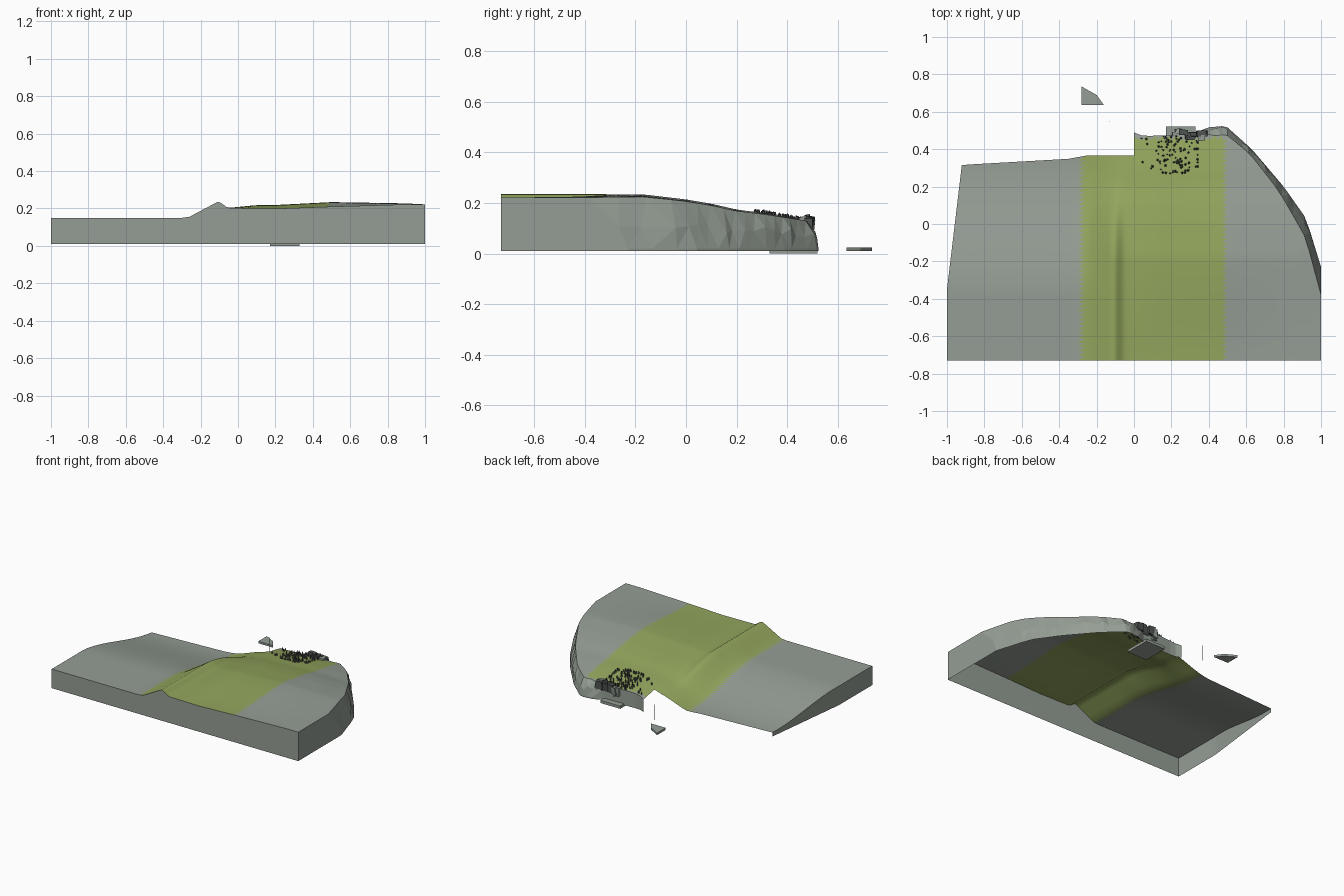
import bpy, bmesh, random
from mathutils import Vector, Matrix

random.seed(4)
if "Cube" in bpy.data.objects:
    bpy.data.objects.remove(bpy.data.objects["Cube"])

FRONT, FLOOR = -0.73, 0.01


def material(name, rgb):
    m = bpy.data.materials.new(name)
    m.use_nodes = True
    m.diffuse_color = (*rgb, 1)
    m.node_tree.nodes["Principled BSDF"].inputs["Base Color"].default_value = (*rgb, 1)
    return m


stone = material("stone grey", (0.30, 0.34, 0.30))
grass = material("grass green", (0.29, 0.38, 0.11))
dark = material("dark rock", (0.08, 0.085, 0.085))


def lerp_table(table, v):
    """Piecewise linear lookup in a list of (position, value) pairs."""
    for (a, p), (b, q) in zip(table, table[1:]):
        if v <= b:
            return p + (q - p) * max(0, (v - a) / (b - a))
    return table[-1][1]


def smooth(a, b, v):
    t = min(1, max(0, (v - a) / (b - a)))
    return t * t * (3 - 2 * t)


# Cross-section along the front, the same with the ridge worn away, and outlines
RIDGED = [(-1, .15), (-.27, .15), (-.11, .235), (-.095, .232), (-.06, .207),
          (-.04, .202), (.2, .199), (.5, .21), (.9, .222), (1, .222)]
WORN = [(-1, .15), (-.27, .15), (0, .205), (.2, .205), (.5, .21), (1, .222)]
BULGE = [(-.06, 0), (.1, .018), (.5, .024), (.8, .01), (1, 0)]
FALL = [(-.17, 0), (0, .02), (.1, .037), (.2, .06), (.3, .073), (.4, .09), (.53, .115)]
BACK = [(-1, .315), (-.92, .32), (-.32, .35), (-.28, .365), (0, .365)]
BASE = [(0, .49), (.05, .47), (.33, .48), (.38, .515), (.49, .525), (.63, .40),
        (.8, .2), (.92, .03), (1, -.23)]
INSET = [(0, 0), (.33, 0), (.42, .05), (.6, .035), (.75, .05), (.9, .1), (1, .15)]


def height(x, y):
    wear = smooth(-.15, .3, y)
    z = lerp_table(RIDGED, x) * (1 - wear) + lerp_table(WORN, x) * wear
    z += lerp_table(BULGE, x) * smooth(FRONT, -.2, y)
    side = smooth(-.28, -.05, x)
    return z - side * lerp_table(FALL, y) - (1 - side) * .11 * smooth(-.38, .34, y)


def rim(x):
    return lerp_table(BASE, x) - lerp_table(INSET, x)


def finish(name, bm, mats):
    mesh = bpy.data.meshes.new(name)
    bm.normal_update()
    bm.to_mesh(mesh)
    bm.free()
    for m in mats:
        mesh.materials.append(m)
    obj = bpy.data.objects.new(name, mesh)
    bpy.context.scene.collection.objects.link(obj)
    return obj


def terrain(name, xs, back, rows=46):
    """Smooth ground patch, triangulated so the grass border is toothed."""
    bm = bmesh.new()
    grid = []
    for x in xs:
        col = []
        for j in range(rows + 1):
            y = FRONT + (back(x) - FRONT) * j / rows
            px = x
            if x < -.35:
                px = -.35 + (x + .35) * (1 - .123 * max(0, (y + .35) / .67))
            col.append(bm.verts.new((px, y, height(x, y))))
        grid.append(col)
    for a, b in zip(grid, grid[1:]):
        for j in range(rows):
            for tri in ((a[j], b[j], b[j + 1]), (a[j], b[j + 1], a[j + 1])):
                f = bm.faces.new(tri)
                f.smooth = True
                c = f.calc_center_median()
                f.material_index = int(-.285 < c.x < .487 and c.y < .46)
    finish(name, bm, [stone, grass])


def strip(name, rings):
    """Flat-faced wall joining successive rows of points."""
    bm = bmesh.new()
    rows = [[bm.verts.new(p) for p in ring] for ring in rings]
    for a, b in zip(rows, rows[1:]):
        for i in range(len(a) - 1):
            bm.faces.new((a[i], b[i], b[i + 1], a[i + 1]))
    bmesh.ops.triangulate(bm, faces=bm.faces)
    return finish(name, bm, [stone])


def span(a, b, n):
    return [a + (b - a) * i / n for i in range(n + 1)]


# Ground
left_xs = span(-1, -.35, 8) + [-.3, -.26, -.22, -.18, -.14, -.11, -.1, -.09, -.075, -.06, -.04, 0]
right_xs = span(0, .44, 11) + [.47, .5, .54] + span(.58, 1, 14)
terrain("lower_ground", left_xs, lambda x: lerp_table(BACK, x))
terrain("upper_ground", right_xs, rim)

# Straight cut sides
top = [(x, FRONT, height(x, FRONT)) for x in left_xs + right_xs[1:]]
strip("front_wall", [top, [(x, y, FLOOR) for x, y, z in top]])
top = []
for y in span(.315, FRONT, 24):
    top.append((-1 + .08 * max(0, (y + .35) / .67), y, height(-1, y)))
strip("low_side_wall", [top, [(x, y, FLOOR) for x, y, z in top]])
top = [(1, y, height(1, y)) for y in span(FRONT, rim(1), 8)]
strip("high_side_wall", [top, [(x, y, FLOOR) for x, y, z in top]])

# Faceted cliff around the far corner
crest, ledge, foot = [], [], []
for i, x in enumerate(right_xs):
    y, b = rim(x), lerp_table(BASE, x)
    z = height(x, y)
    crest.append((x, y, z))
    push = random.uniform(.45, .95)
    ledge.append((x, y + (b - y) * push, .02 + (z - .02) * random.uniform(.35, .65)))
    foot.append((x, b, .02))
strip("cliff", [crest, ledge, foot, [(x, y, FLOOR) for x, y, z in foot]])
bm = bmesh.new()
bm.faces.new([bm.verts.new(p) for p in
              (crest[-1], (1, crest[-1][1], FLOOR), (1, foot[-1][1], FLOOR), foot[-1], ledge[-1])])
finish("cliff_end", bm, [stone])


def box(name, lo, hi, mat, jitter=0):
    bm = bmesh.new()
    lo, hi = Vector(lo), Vector(hi)
    bmesh.ops.create_cube(bm, size=1, matrix=Matrix.Translation((lo + hi) / 2)
                          @ Matrix.Diagonal((*(hi - lo), 1)))
    for v in bm.verts:
        v.co += Vector([random.uniform(-jitter, jitter) for _ in range(3)])
    return finish(name, bm, [mat])


# Foundation slab and broken rocks at the back
box("foundation_slab", (.17, .33, 0), (.33, .52, .02), stone)
for i in range(9):
    x, y = random.uniform(.19, .38), random.uniform(.45, .495)
    w, h = random.uniform(.015, .03), random.uniform(.1, .145)
    box(f"rock_{i + 1}", (x - w, y - w * .6, h - .05), (x + w, y + w * .6, h + .01),
        stone if i % 2 else dark, .006)

# Small tufts scattered on the slope
bm = bmesh.new()
for i in range(110):
    x = min(.34, max(.04, random.gauss(.21, .07)))
    y = random.uniform(.27, .47)
    r = random.uniform(.004, .008)
    bmesh.ops.create_cone(bm, cap_ends=True, segments=5, radius1=r, radius2=r * .3, depth=.022,
                          matrix=Matrix.Translation((x, y, height(x, y) + .008)))
finish("scattered_tufts", bm, [dark])

# Detached fragment and thin sliver behind
bm = bmesh.new()
outline = [(-.28, .635), (-.16, .635), (-.2, .69), (-.28, .735)]
face = bm.faces.new([bm.verts.new((x, y, FLOOR)) for x, y in outline])
ext = bmesh.ops.extrude_face_region(bm, geom=[face])
for v in ext["geom"]:
    if isinstance(v, bmesh.types.BMVert):
        v.co.z = .025
bmesh.ops.recalc_face_normals(bm, faces=bm.faces)
finish("detached_fragment", bm, [stone])
box("thin_sliver", (-.131, .549, FLOOR), (-.129, .55, .125), stone)
